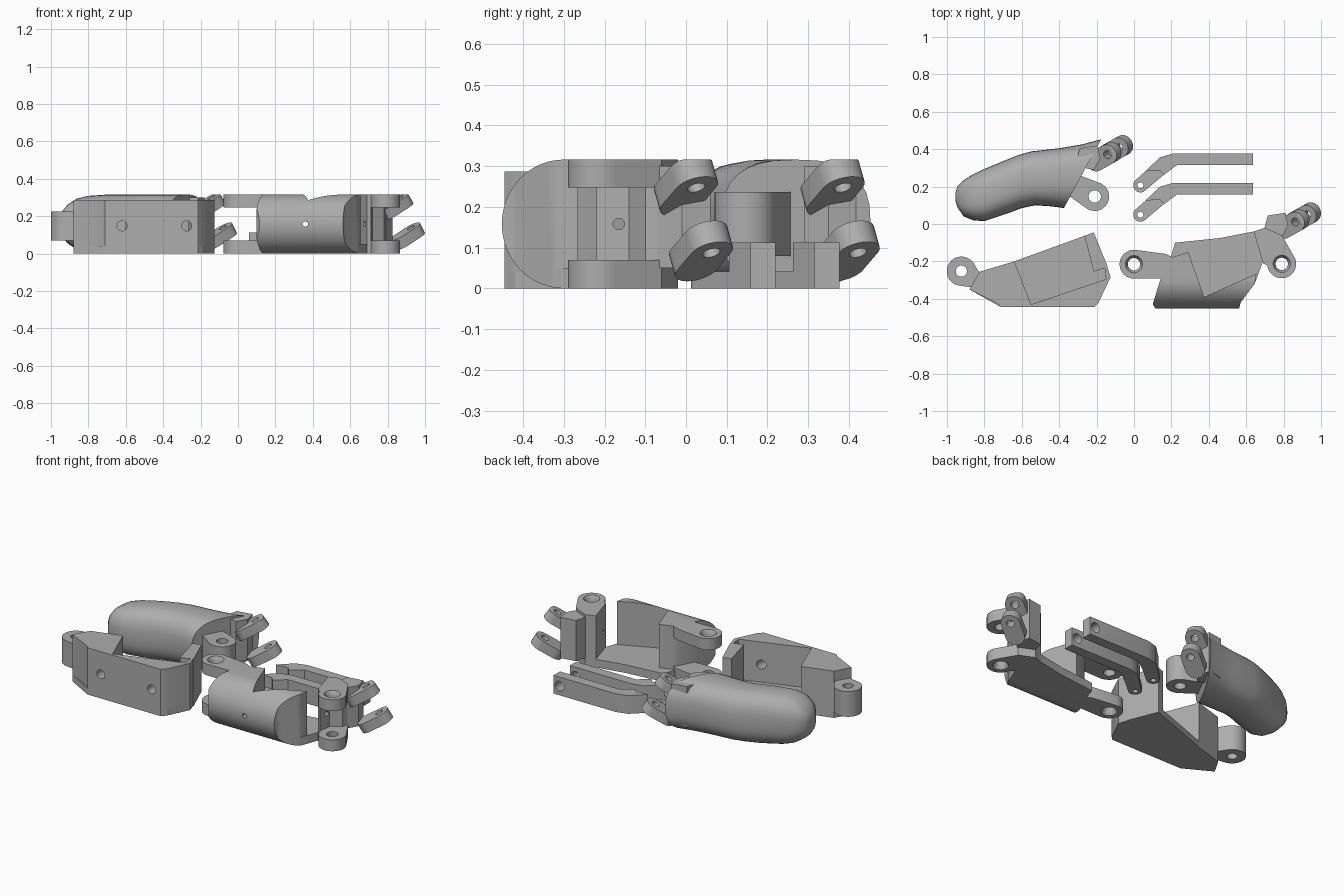
import bpy, bmesh
from math import cos, sin, pi, radians
from mathutils import Vector

cube = bpy.data.objects.get("Cube")
if cube:
    bpy.data.objects.remove(cube, do_unlink=True)

TOP = 0.316
MID = TOP / 2
SEGMENTS = 32
UP = Vector((0, 0, 1))

grey = bpy.data.materials.new("plain grey")
grey.use_nodes = True
shade = (0.42, 0.42, 0.42, 1)
grey.diffuse_color = shade
grey.node_tree.nodes["Principled BSDF"].inputs["Base Color"].default_value = shade


def finish(name, bm):
    """Turn a bmesh into a grey object with consistent normals."""
    bmesh.ops.recalc_face_normals(bm, faces=bm.faces)
    mesh = bpy.data.meshes.new(name)
    bm.to_mesh(mesh)
    bm.free()
    mesh.materials.append(grey)
    obj = bpy.data.objects.new(name, mesh)
    bpy.context.collection.objects.link(obj)
    return obj


def activate(obj):
    bpy.ops.object.select_all(action="DESELECT")
    obj.select_set(True)
    bpy.context.view_layer.objects.active = obj


def smooth(obj):
    activate(obj)
    bpy.ops.object.shade_smooth_by_angle(angle=radians(35))
    return obj


def prism(name, outline, low, high, axis="z"):
    """Extrude an outline along z, or a (y, z) outline along x."""
    bm = bmesh.new()
    place = (lambda a, b: (a, b, low)) if axis == "z" else (lambda a, b: (low, a, b))
    face = bm.faces.new([bm.verts.new(place(*p)) for p in outline])
    made = bmesh.ops.extrude_face_region(bm, geom=[face])["geom"]
    shift = Vector((0, 0, high - low)) if axis == "z" else Vector((high - low, 0, 0))
    bmesh.ops.translate(bm, verts=[v for v in made if isinstance(v, bmesh.types.BMVert)], vec=shift)
    return finish(name, bm)


def circle(center, radius, axis=UP):
    """Points of a circle about the given axis."""
    turn = axis.to_track_quat("Z", "Y")
    angles = [2 * pi * i / SEGMENTS for i in range(SEGMENTS)]
    return [Vector(center) + turn @ Vector((radius * cos(a), radius * sin(a), 0)) for a in angles]


def hull(name, points):
    bm = bmesh.new()
    verts = [bm.verts.new(p) for p in points]
    made = bmesh.ops.convex_hull(bm, input=verts)
    bmesh.ops.delete(bm, geom=[v for v in bm.verts if not v.link_faces], context="VERTS")
    bmesh.ops.dissolve_limit(bm, angle_limit=0.01, verts=bm.verts, edges=bm.edges)
    return finish(name, bm)


def boolean(obj, tool, operation="DIFFERENCE"):
    mod = obj.modifiers.new("cut", "BOOLEAN")
    mod.object, mod.operation, mod.solver = tool, operation, "EXACT"
    activate(obj)
    bpy.ops.object.modifier_apply(modifier=mod.name)
    bpy.data.objects.remove(tool, do_unlink=True)
    return obj


def drill(obj, start, end, radius, end_radius=None):
    """Cut a round or tapered hole from start to end."""
    start, end = Vector(start), Vector(end)
    axis = (end - start).normalized()
    points = circle(start, radius, axis) + circle(end, end_radius or radius, axis)
    return boolean(obj, hull("cutter", points))


def ring_lug(name, center, radius, hole, low, high, base, dished=0):
    """Round eye tapering into base points; dished sinks one outer face."""
    x, y = center
    points = []
    for z in (low, high):
        points += circle((x, y, z), radius) + [Vector((*p, z)) for p in base]
    lug = hull(name, points)
    drill(lug, (x, y, low - 0.1), (x, y, high + 0.1), hole)
    if dished:
        face = high if dished > 0 else low
        drill(lug, (x, y, face + dished * 0.01), (x, y, face - dished * 0.025), hole * 1.6, hole * 0.9)
    return smooth(lug)


def tilted_fork(name, offset):
    """Two slanted eyes on a shared web."""
    offset = Vector(offset)
    axis = Vector((-0.08, -0.045, 0.16)).normalized()
    reach = (UP - axis * axis.z).normalized()
    eyes = [("upper", Vector((0.875, 0.018, 0.273))), ("lower", Vector((0.937, 0.055, 0.113)))]
    for label, center in eyes:
        center = center + offset
        points = []
        for side in (-1, 1):
            for spot in (center, center - reach * 0.085):
                points += circle(spot + axis * side * 0.03, 0.055, axis)
        for p in points:
            p.z = max(0, min(p.z, TOP))
        lug = hull(f"{name}_{label}_eye", points)
        drill(lug, center - axis * 0.1, center + axis * 0.1, 0.022)
        smooth(lug)
    web = [(0.69, -0.05), (0.79, -0.07), (0.825, -0.01), (0.81, 0.06), (0.715, 0.045)]
    smooth(prism(name + "_web", [(x + offset.x, y + offset.y) for x, y in web], 0.05, 0.3))


# Fingertip: lofted rounded sections from the tip to the slanted end
sections = [
    ((-0.955, 0.165), (-0.955, 0.125), 0.03),
    ((-0.945, 0.2), (-0.942, 0.085), 0.065),
    ((-0.91, 0.235), (-0.91, 0.04), 0.105),
    ((-0.865, 0.263), (-0.86, 0.02), 0.135),
    ((-0.81, 0.29), (-0.8, 0.015), 0.15),
    ((-0.7, 0.336), (-0.68, 0.055), MID),
    ((-0.62, 0.368), (-0.6, 0.085), MID),
    ((-0.55, 0.388), (-0.53, 0.1), MID),
    ((-0.4, 0.405), (-0.45, 0.095), MID),
    ((-0.28, 0.425), (-0.41, 0.09), MID),
    ((-0.175, 0.453), (-0.375, 0.085), MID),
]
bm = bmesh.new()
loops = []
for back, front, half in sections:
    back, front = Vector((*back, MID)), Vector((*front, MID))
    loop = []
    for i in range(SEGMENTS):
        a = 2 * pi * i / SEGMENTS
        c, s = (abs(t) ** 0.75 * (1 if t > 0 else -1) for t in (cos(a), sin(a)))
        loop.append(bm.verts.new((back + front) / 2 + (back - front) / 2 * c + UP * half * s))
    loops.append(loop)
for one, two in zip(loops, loops[1:]):
    for i in range(SEGMENTS):
        j = (i + 1) % SEGMENTS
        bm.faces.new((one[i], one[j], two[j], two[i]))
bm.faces.new(loops[0])
bm.faces.new(loops[-1])
smooth(finish("fingertip_body", bm))
ring_lug("fingertip_tongue", (-0.21, 0.147), 0.077, 0.033, 0.08, 0.236, [(-0.29, 0.26), (-0.39, 0.18)])
tilted_fork("fingertip_fork", (-1.005, 0.36, 0))

# Middle segment: half-round wall and floor, trimmed by one rounded profile
wall = prism("segment_wall", [
    (0.1, -0.43), (0.12, -0.46), (0.56, -0.46), (0.57, -0.42), (0.645, -0.32), (0.655, -0.265),
    (0.375, -0.39), (0.29, -0.15), (0.215, -0.175), (0.19, -0.2), (0.14, -0.3)], 0, TOP)
floor = prism("segment_floor", [
    (0.12, -0.4), (0.56, -0.43), (0.645, -0.32), (0.69, -0.2), (0.64, -0.04),
    (0.46, -0.075), (0.22, -0.1), (0.19, -0.2), (0.14, -0.3)], 0, 0.05)
arc = [pi / 2 + pi * i / SEGMENTS for i in range(SEGMENTS + 1)]
profile = [(-0.3 + 0.152 * cos(a), MID + MID * sin(a)) for a in arc] + [(0.2, 0), (0.2, TOP)]
for part in (wall, floor):
    boolean(part, prism("cutter", profile, -0.2, 1, "x"), "INTERSECT")
drill(wall, (0.36, -0.6, MID), (0.36, -0.2, MID), 0.014)
smooth(wall)
smooth(floor)

# Paired hinge eyes at both ends of the middle segment
for label, low, high, side in (("lower", 0, 0.07, -1), ("upper", 0.247, TOP, 1)):
    ring_lug(f"segment_{label}_left_eye", (0, -0.215), 0.077, 0.033, low, high,
             [(0.17, -0.16), (0.21, -0.18), (0.15, -0.29)], side)
    ring_lug(f"segment_{label}_right_eye", (0.79, -0.213), 0.077, 0.033, low, high,
             [(0.66, -0.08), (0.79, -0.06), (0.71, -0.2)], side)
knuckle = prism("segment_knuckle", [
    (0.64, -0.04), (0.7, -0.02), (0.79, -0.06), (0.78, -0.1), (0.72, -0.14), (0.71, -0.22), (0.69, -0.21)],
    0, TOP)
smooth(drill(knuckle, (0.6, -0.165, MID), (0.9, -0.165, MID), 0.014))
tilted_fork("segment_fork", (0, 0, 0))

# Base bracket: floor, end block, front wall, lip and hinge eye
HEIGHT = 0.287
prism("bracket_floor", [
    (-0.88, -0.35), (-0.825, -0.255), (-0.64, -0.2), (-0.215, -0.045),
    (-0.125, -0.285), (-0.19, -0.42), (-0.215, -0.445), (-0.71, -0.445)], 0, 0.04)
block = prism("bracket_front_and_block", [
    (-0.88, -0.35), (-0.825, -0.255), (-0.64, -0.2), (-0.55, -0.43), (-0.135, -0.29),
    (-0.125, -0.285), (-0.19, -0.42), (-0.215, -0.445), (-0.71, -0.445), (-0.73, -0.425)], 0, HEIGHT)
for x in (-0.62, -0.275):
    drill(block, (x, -0.6, 0.148), (x, -0.3, 0.148), 0.027)
smooth(block)
prism("bracket_lip", [(-0.265, -0.063), (-0.215, -0.255), (-0.14, -0.23), (-0.215, -0.045)], 0, HEIGHT)
prism("bracket_corner", [(-0.15, -0.3), (-0.125, -0.285), (-0.145, -0.225), (-0.155, -0.235)], 0, HEIGHT)
ring_lug("bracket_eye", (-0.923, -0.252), 0.078, 0.03, 0.07, 0.225, [(-0.825, -0.262), (-0.86, -0.34)])

# Two bent connecting links
for label, lift in (("front", 0), ("back", 0.157)):
    bar = prism(f"{label}_link_bar", [(x, y + lift) for x, y in [
        (0.635, 0.158), (0.635, 0.22), (0.21, 0.22), (0.14, 0.2), (0.06, 0.125), (0.14, 0.13),
        (0.16, 0.105), (0.23, 0.158)]], 0, 0.112)
    smooth(drill(bar, (0.595, lift, 0.056), (0.595, lift + 0.3, 0.056), 0.03))
    ring_lug(f"{label}_link_eye", (0.034, 0.05 + lift), 0.038, 0.016, 0, 0.042,
             [(0.13, 0.185 + lift), (0.2, 0.14 + lift)])
